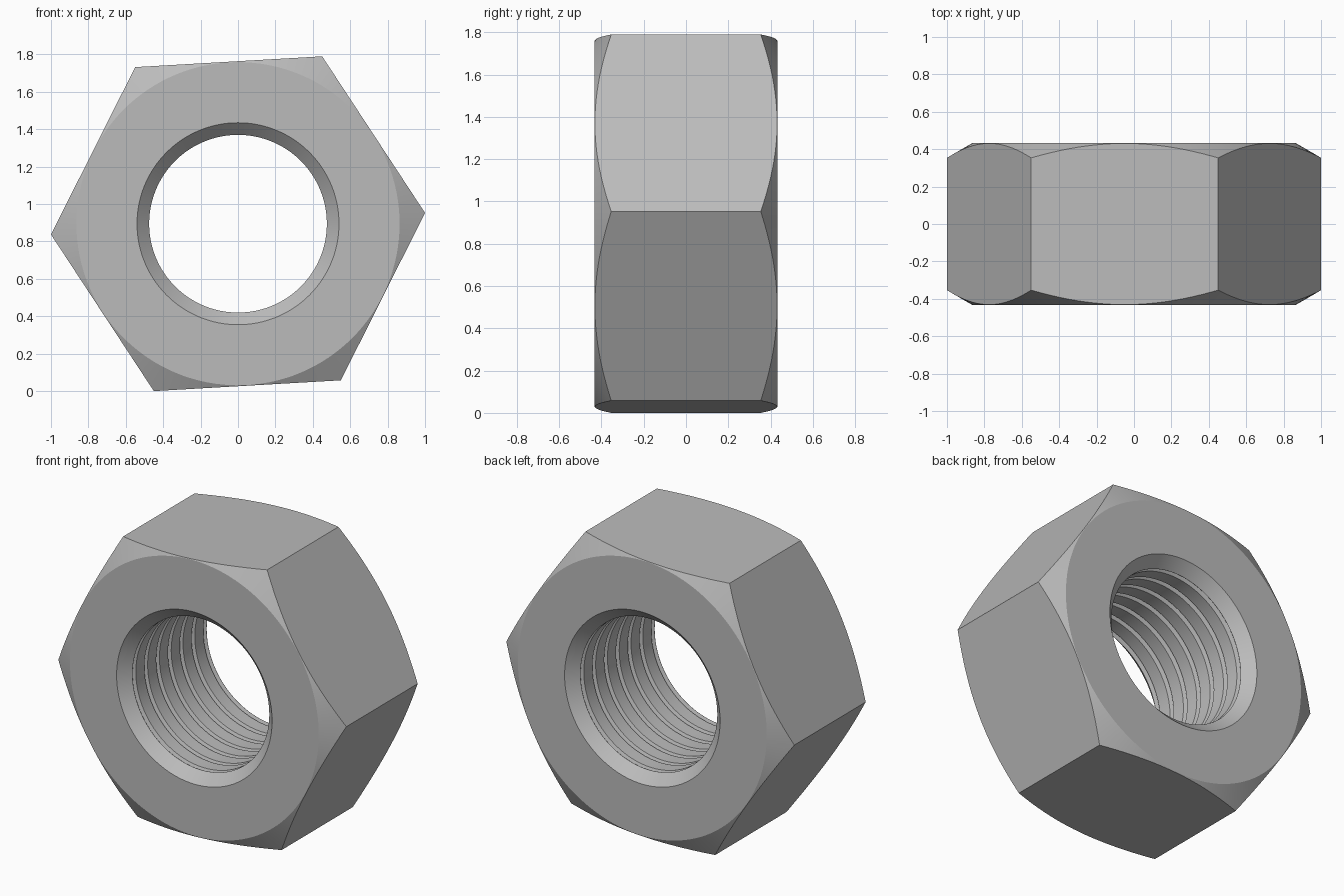
import bpy, bmesh
from math import cos, sin, pi, radians, tan
from mathutils import Vector

cube = bpy.data.objects.get("Cube")
if cube:
    bpy.data.objects.remove(cube)

# Main sizes
CORNER, TURN = 1.0017, radians(3.3)      # hexagon corner radius and its tilt
FLAT = CORNER * cos(pi / 6)
HALF, FACE_R = 0.433, 0.864              # half thickness, chamfer circle radius
BORE, MOUTH = 0.475, 0.54                # thread crest and countersink radii
PITCH, GROOVES, DEPTH, GAP = 0.117, 7, 0.035, 0.016
SEGS = 128
CENTRE_Z = 0.895

steel = bpy.data.materials.new("grey steel")
steel.use_nodes = True
colour = (0.5, 0.5, 0.5, 1)
steel.diffuse_color = colour
steel.node_tree.nodes["Principled BSDF"].inputs["Base Color"].default_value = colour

# Closed radius/depth profile: chamfered outside, countersunk threaded bore
rim = CORNER + 0.05
rim_y = HALF - (rim - FACE_R) * tan(radians(30))
cone_y = HALF - (MOUTH - BORE)
profile = [(MOUTH, -HALF), (FACE_R, -HALF), (rim, -rim_y), (rim, rim_y),
           (FACE_R, HALF), (MOUTH, HALF), (BORE, cone_y)]
for i in range(GROOVES):
    y = ((GROOVES - 1) / 2 - i) * PITCH
    profile += [(BORE, y + GAP), (BORE + DEPTH, y), (BORE, y - GAP)]
profile.append((BORE, -cone_y))

# Revolve the profile around the y axis
bm = bmesh.new()
rings = []
for s in range(SEGS):
    a = 2 * pi * s / SEGS
    rings.append([bm.verts.new((r * cos(a), y, r * sin(a))) for r, y in profile])
for s in range(SEGS):
    here, there = rings[s], rings[(s + 1) % SEGS]
    for k in range(len(profile)):
        n = (k + 1) % len(profile)
        bm.faces.new((here[k], here[n], there[n], there[k]))

# Slice the six wrench flats and cap each slice
for i in range(6):
    a = TURN + pi / 6 + i * pi / 3
    normal = Vector((cos(a), 0, sin(a)))
    cut = bmesh.ops.bisect_plane(bm, geom=bm.verts[:] + bm.edges[:] + bm.faces[:],
                                 plane_co=normal * FLAT, plane_no=normal,
                                 clear_outer=True)
    edges = [e for e in cut["geom_cut"] if isinstance(e, bmesh.types.BMEdge)]
    bmesh.ops.edgeloop_fill(bm, edges=edges)

bmesh.ops.recalc_face_normals(bm, faces=bm.faces[:])
bmesh.ops.translate(bm, verts=bm.verts[:], vec=(0, 0, CENTRE_Z))
mesh = bpy.data.meshes.new("hex_nut")
bm.to_mesh(mesh)
bm.free()
mesh.materials.append(steel)

# Smooth round surfaces, crisp edges
nut = bpy.data.objects.new("hex_nut", mesh)
bpy.context.collection.objects.link(nut)
bpy.ops.object.select_all(action="DESELECT")
nut.select_set(True)
bpy.context.view_layer.objects.active = nut
bpy.ops.object.shade_smooth_by_angle(angle=radians(20))
